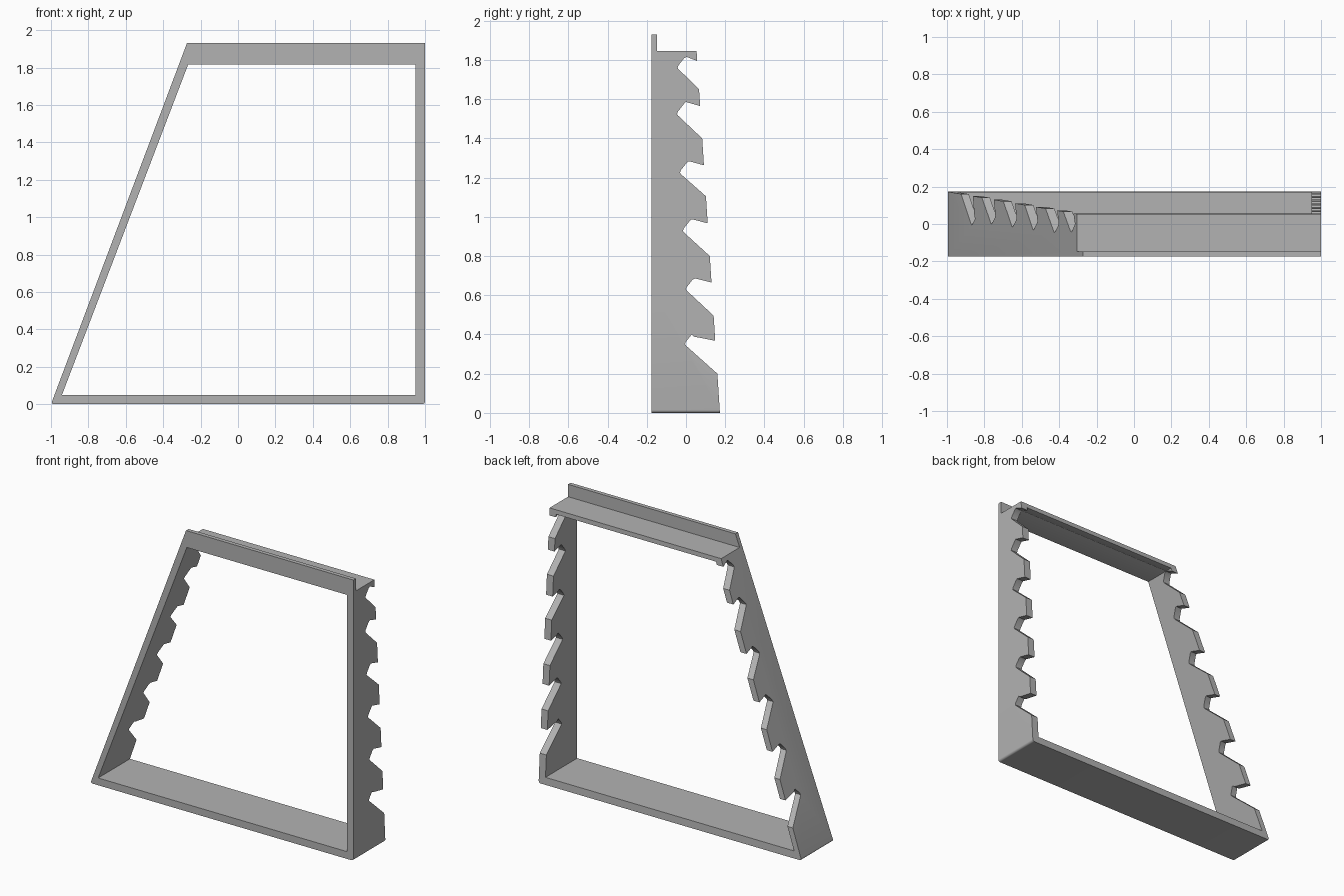
import bpy, bmesh
from mathutils import Vector

cube = bpy.data.objects.get("Cube")
if cube:
    bpy.data.objects.remove(cube, do_unlink=True)

grey = bpy.data.materials.new("light_grey")
grey.use_nodes = True
colour = (0.45, 0.45, 0.45, 1)
grey.diffuse_color = colour
grey.node_tree.nodes["Principled BSDF"].inputs["Base Color"].default_value = colour

FRONT, HEIGHT = -0.175, 1.93


def prism(name, points, along, round_low=0):
    """Extrude an outline; round_low softens the lowest corners."""
    bm = bmesh.new()
    face = bm.faces.new([bm.verts.new(p) for p in points])
    new = bmesh.ops.extrude_face_region(bm, geom=[face])["geom"]
    moved = [v for v in new if isinstance(v, bmesh.types.BMVert)]
    bmesh.ops.translate(bm, verts=moved, vec=Vector(along))
    if round_low:
        low = [e for e in bm.edges if all(v.co.z < 0.001 for v in e.verts)
               and abs(e.verts[0].co.y - e.verts[1].co.y) > 0.1]
        bmesh.ops.bevel(bm, geom=low, offset=round_low, segments=5,
                        profile=0.5, affect='EDGES')
    bmesh.ops.recalc_face_normals(bm, faces=bm.faces)
    mesh = bpy.data.meshes.new(name)
    bm.to_mesh(mesh)
    bm.free()
    mesh.materials.append(grey)
    obj = bpy.data.objects.new(name, mesh)
    bpy.context.collection.objects.link(obj)
    return obj


def combine(target, tool, operation):
    """Apply a boolean and remove the tool."""
    tool.hide_render = True
    mod = target.modifiers.new(operation.lower(), 'BOOLEAN')
    mod.object, mod.operation, mod.solver = tool, operation, 'EXACT'
    bpy.context.view_layer.objects.active = target
    bpy.ops.object.modifier_apply(modifier=mod.name)
    bpy.data.objects.remove(tool, do_unlink=True)


def back(z):
    """Depth of the leaning rear edge."""
    return 0.173 - 0.0645 * z


# Frame: upright on the left, leaning post on the right
outer = [(-1, 0), (1, 0), (1, HEIGHT), (-0.273, HEIGHT)]
inner = [(-0.941, 0.05), (0.95, 0.05), (0.95, 1.815), (-0.267, 1.815)]
rack = prism("notched_rack_frame", [(x, -0.5, z) for x, z in outer], (0, 1, 0), 0.015)
opening = prism("opening", [(x, -0.8, z) for x, z in inner], (0, 1.6, 0))
combine(rack, opening, 'DIFFERENCE')

# Side profile: hooked notches, top shelf and front lip
# (slope start height, notch depth, notch height, hook tip height)
notches = [(0.20, -0.005, 0.35, 0.368), (0.496, 0.0, 0.63, 0.665),
           (0.80, -0.016, 0.928, 0.967), (1.105, -0.031, 1.225, 1.263),
           (1.40, -0.046, 1.524, 1.565), (1.652, -0.043, 1.76, 1.795)]
side = [(FRONT, -0.1), (back(-0.1), -0.1)]
for start, y, z, tip in notches:
    side += [(back(start), start), (y + 0.006, z - 0.008), (y, z),
             (y + 0.004, z + 0.012), (y + 0.034, z + 0.05),
             (y + 0.046, tip + 0.021), (back(tip), tip)]
side += [(back(1.845), 1.845), (-0.147, 1.845), (-0.147, 2.1), (FRONT, 2.1)]
profile = prism("side_profile", [(-1.5, y, z) for y, z in side], (3, 0, 0))
combine(rack, profile, 'INTERSECT')

bpy.ops.object.select_all(action='DESELECT')
rack.select_set(True)
bpy.context.view_layer.objects.active = rack
bpy.ops.object.shade_smooth_by_angle(angle=0.5)
